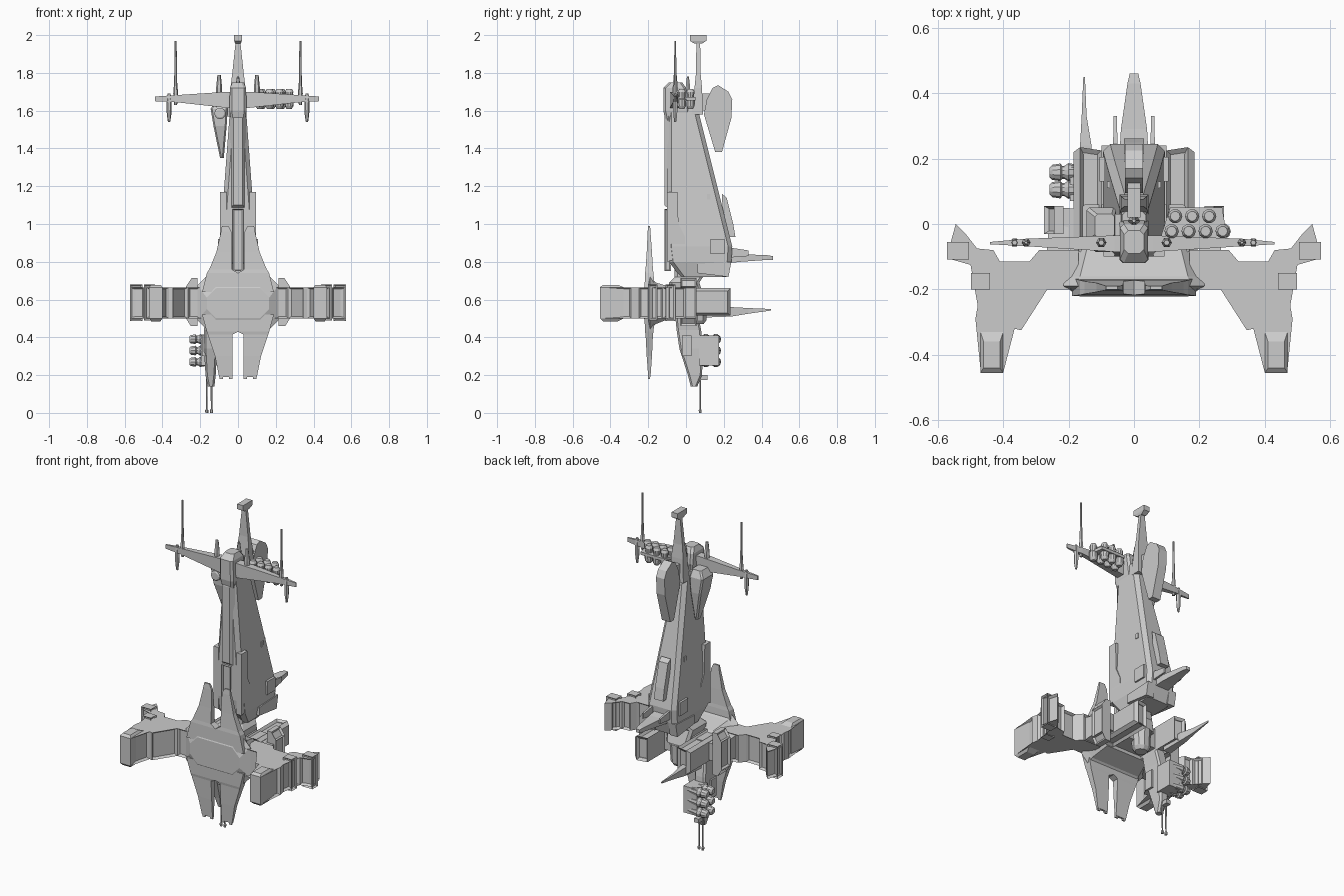
import bpy, bmesh, math


def place(axis, t, a, b):
    return {'z': (a, b, t), 'y': (a, t, b), 'x': (t, a, b)}[axis]


def loft(name, rings, panel=0.0):
    """Skin a list of equal-length rings; optionally recess the large side faces."""
    bm = bmesh.new()
    vs = [[bm.verts.new(p) for p in r] for r in rings]
    n = len(vs[0])
    sides = []
    for r0, r1 in zip(vs, vs[1:]):
        for i in range(n):
            j = (i + 1) % n
            sides.append(bm.faces.new((r0[i], r0[j], r1[j], r1[i])))
    bm.faces.new(vs[0])
    bm.faces.new(vs[-1])
    bmesh.ops.recalc_face_normals(bm, faces=bm.faces)
    if panel:
        big = [f for f in sides if min(e.calc_length() for e in f.edges) > panel * 3.5]
        bmesh.ops.inset_individual(bm, faces=big, thickness=panel, depth=-panel)
    me = bpy.data.meshes.new(name)
    bm.to_mesh(me)
    bm.free()
    ob = bpy.data.objects.new(name, me)
    bpy.context.collection.objects.link(ob)
    return ob


def stack(name, axis, secs, c=0.0, panel=0.0):
    """Loft of rectangles (t, a0, a1, b0, b1), corners cut by c."""
    rings = []
    for t, a0, a1, b0, b1 in secs:
        if c:
            p = [(a0 + c, b0), (a1 - c, b0), (a1, b0 + c), (a1, b1 - c),
                 (a1 - c, b1), (a0 + c, b1), (a0, b1 - c), (a0, b0 + c)]
        else:
            p = [(a0, b0), (a1, b0), (a1, b1), (a0, b1)]
        rings.append([place(axis, t, a, b) for a, b in p])
    return loft(name, rings, panel)


def box(name, x0, x1, y0, y1, z0, z1, c=0.0, panel=0.0):
    return stack(name, 'z', [(z0, x0, x1, y0, y1), (z1, x0, x1, y0, y1)], c, panel)


def prism(name, axis, pts, t0, t1, panel=0.0):
    return loft(name, [[place(axis, t, a, b) for a, b in pts] for t in (t0, t1)], panel)


def tube(name, axis, a, b, prof, n=10):
    return loft(name, [[place(axis, t, a + r * math.cos(2 * math.pi * i / n),
                              b + r * math.sin(2 * math.pi * i / n)) for i in range(n)]
                       for t, r in prof])


def mx(s, x0, x1):
    return tuple(sorted((s * x0, s * x1)))


# tower hull: tapering, sloped back
stack("tower_hull", 'z', [
    (0.72, -.075, .075, -.03, .215), (0.80, -.095, .095, -.09, .24),
    (0.88, -.095, .095, -.10, .245), (1.10, -.08, .08, -.10, .19),
    (1.60, -.043, .043, -.10, .065), (1.66, -.036, .036, -.09, .05)], c=.022)
box("tower_front_channel", -.03, .03, -.115, -.08, .75, 1.08, panel=.008)
prism("tower_rear_box", 'x', [(.19, 1.16), (.215, 1.14), (.25, 1.0), (.262, .93), (.2, .93)], -.03, .03)
stack("tower_front_spine", 'y', [(-.115, -.025, .025, 1.1, 1.56), (-.09, -.042, .042, 1.08, 1.6)])
for s in (1, -1):
    prism("tower_side_fairing", 'x', [(-.10, 1.17), (-.045, 1.17), (-.04, 1.0), (-.005, .93),
                                      (-.005, .83), (-.10, .80)], *mx(s, .06, .094))
    box("tower_side_panel", *mx(s, .07, .105), .13, .205, .84, .92)
    box("tower_hatch", *mx(s, .05, .082), .11, .13, 1.13, 1.16)
    prism("tower_lower_strip", 'x', [(.06, .79), (.24, .80), (.225, .72), (.06, .74)], *mx(s, .05, .1))
    stack("rear_prong", 'y', [(.2, *mx(s, .05, .065), .82, .88), (.33, *mx(s, .052, .062), .83, .86)])

# tail fin at the back of the tower
stack("tail_fin", 'y', [(.2, -.045, .045, .79, .85), (.29, -.04, .04, .80, .84),
                        (.43, -.02, .02, .81, .835), (.46, -.013, .013, .81, .83)])

# bridge head and mast
stack("bridge_head", 'z', [(1.53, -.035, .035, -.105, 0), (1.60, -.045, .045, -.12, .02),
                           (1.72, -.043, .043, -.12, .0), (1.75, -.03, .03, -.09, -.02)], c=.012)
stack("mast", 'z', [(1.58, -.045, .045, .03, .09), (1.72, -.04, .04, .045, .085),
                    (1.80, -.03, .03, .053, .077), (1.97, -.012, .012, .055, .075)])
stack("mast_head", 'z', [(1.955, -.015, .015, .045, .085), (1.97, -.02, .02, .02, .108),
                         (2.0, -.02, .02, .02, .108)])
tube("short_mast", 'z', 0, .01, [(1.68, .018), (1.74, .012), (1.78, .006)], 6)

# upper cross wing with aerials
stack("cross_wing", 'x', [(-.44, -.062, -.055, 1.65, 1.675), (-.33, -.068, -.045, 1.645, 1.682),
                          (-.06, -.085, -.035, 1.615, 1.70), (.06, -.085, -.035, 1.615, 1.70),
                          (.33, -.068, -.045, 1.645, 1.682), (.43, -.062, -.055, 1.65, 1.675)])
for s in (1, -1):
    tube("tall_aerial", 'z', s * .33, -.057, [(1.63, .008), (1.69, .013), (1.75, .008), (1.97, .005)], 6)
    tube("low_aerial", 'z', s * .365, -.057, [(1.54, .006), (1.58, .012), (1.65, .014), (1.69, .008)], 6)
    tube("small_aerial", 'z', s * .1, -.057, [(1.62, .016), (1.72, .016), (1.79, .009)], 6)

# upper right tank cluster
for i in range(7):
    row = i // 4
    tube("upper_tank", 'z', .115 + .052 * (i % 4) + .018 * row * .6, -.022 + .046 * row,
         [(1.61, .014), (1.625, .023), (1.66, .025), (1.665, .019), (1.675, .019), (1.70, .022), (1.715, .015)])
prism("tank_rack", 'z', [(.08, -.045), (.285, -.045), (.27, .05), (.11, .05)], 1.655, 1.672)

# hanging pods behind and beside the bridge
pod = [(.095, 1.58), (.11, 1.66), (.14, 1.72), (.17, 1.735), (.225, 1.70), (.245, 1.66),
       (.24, 1.56), (.19, 1.38), (.155, 1.38)]
prism("rear_pod", 'x', pod, -.028, .028)
box("rear_pod_arm", -.02, .02, .03, .13, 1.60, 1.69)
stack("side_pod", 'z', [(1.35, -.095, -.075, -.01, .03), (1.52, -.13, -.06, -.055, .05),
                        (1.61, -.145, -.055, -.06, .05), (1.65, -.12, -.06, -.04, .03)], c=.008)
tube("side_pod_lens", 'y', -.095, 1.585, [(-.085, .022), (-.08, .03), (-.03, .03)], 12)
box("side_pod_arm", -.08, -.02, -.04, .03, 1.57, 1.63)

# central front body with upper and lower forked plates
stack("front_body", 'y', [(-.222, -.165, .165, .50, .66), (-.19, -.215, .215, .44, .725),
                          (-.16, -.215, .215, .47, .69), (-.06, -.19, .19, .51, .66)], c=.05)
box("front_body_core", -.17, .17, -.1, .06, .53, .65, c=.02)
for s in (1, -1):
    stack("upper_fork", 'z', [(.64, *mx(s, .0, .19), -.22, -.165), (.74, *mx(s, .0, .165), -.217, -.172),
                              (.76, *mx(s, .032, .152), -.214, -.175), (.85, *mx(s, .032, .115), -.208, -.18),
                              (.96, *mx(s, .035, .09), -.203, -.188), (.99, *mx(s, .05, .085), -.2, -.19)])
    stack("lower_fork", 'z', [(.52, *mx(s, .0, .19), -.22, -.165), (.43, *mx(s, .0, .165), -.217, -.172),
                              (.415, *mx(s, .03, .16), -.214, -.175), (.30, *mx(s, .03, .122), -.208, -.18),
                              (.19, *mx(s, .03, .1), -.2, -.188)])
    for x in (.038, .088):
        box("fork_tip", *mx(s, x - .008, x + .01), -.2, -.19, .18, .2)

    # big side arm with forward claw, channel sided
    arm = [(.17, -.20), (.265, -.2), (.345, -.325), (.365, -.32), (.40, -.455), (.458, -.455),
           (.47, -.44), (.485, -.29), (.478, -.25), (.49, -.18), (.50, -.125), (.57, -.105),
           (.57, -.09), (.545, 0), (.515, -.03), (.48, -.075), (.43, -.08), (.41, -.115),
           (.32, -.115), (.29, -.08), (.17, -.08)]
    prism("side_arm", 'z', [(s * x, y) for x, y in arm], .50, .665, panel=.014)
    box("arm_end_block", *mx(s, .505, .572), -.108, -.055, .487, .68, panel=.01)
    box("arm_outer_clamp", *mx(s, .44, .498), -.20, -.15, .49, .68, panel=.01)
    stack("arm_claw_cap", 'z', [(.485, *mx(s, .41, .46), -.44, -.36), (.5, *mx(s, .40, .47), -.455, -.33),
                                (.665, *mx(s, .40, .47), -.455, -.33), (.678, *mx(s, .41, .46), -.44, -.36)])
    # rear flank block and outer clamp block
    stack("flank_block", 'x', [(s * .1, -.06, .225, .515, .66), (s * .165, -.06, .235, .515, .66),
                               (s * .185, -.05, .22, .53, .645)], panel=.015)
    stack("flank_strut", 'x', [(s * .05, -.06, .04, .53, .65), (s * .23, -.04, .05, .54, .64)])
    prism("outer_block", 'y', [(s * .215, .46), (s * .25, .46), (s * .275, .50), (s * .275, .67),
                               (s * .245, .715), (s * .215, .715)], -.03, .055, panel=.012)
    stack("outer_block_link", 'y', [(-.13, *mx(s, .2, .27), .51, .66), (.0, *mx(s, .2, .26), .53, .64)])

# neck joining the lower body to the tower
stack("neck", 'z', [(.60, -.07, .07, -.08, .10), (.69, -.085, .085, -.09, .07),
                    (.72, -.06, .06, -.06, .09), (.78, -.06, .06, -.06, .12)], c=.015)
tube("neck_base", 'z', 0, .06, [(.47, .035), (.49, .05), (.60, .055)], 10)

# rear spike from the left flank
stack("rear_spike", 'y', [(.10, -.175, -.125, .505, .56), (.24, -.165, -.13, .51, .56),
                          (.33, -.16, -.145, .525, .555), (.45, -.155, -.15, .542, .55)])

# lower left pod with aerials
stack("lower_pod", 'z', [(.14, -.16, -.125, .025, .06), (.20, -.172, -.118, .01, .085),
                         (.34, -.18, -.11, -.035, .09), (.44, -.18, -.11, -.05, .08),
                         (.54, -.17, -.10, -.06, .06)], c=.01)
box("lower_pod_panel", -.19, -.10, -.02, .03, .30, .41)
box("lower_pod_foot", -.165, -.135, .05, .115, .175, .20)
for x in (-.165, -.14):
    tube("lower_aerial", 'z', x, .075, [(0, .008), (.015, .009), (.02, .004), (.18, .005), (.28, .01)], 6)

# lower left tank cluster, three rows of two
for i in range(3):
    for y in (.105, .158):
        tube("lower_tank", 'x', y, .27 + .06 * i,
             [(-.258, .015), (-.25, .023), (-.225, .027), (-.22, .02), (-.212, .02),
              (-.20, .028), (-.175, .024), (-.12, .016)])
box("lower_tank_rack", -.195, -.105, .07, .175, .25, .41)
